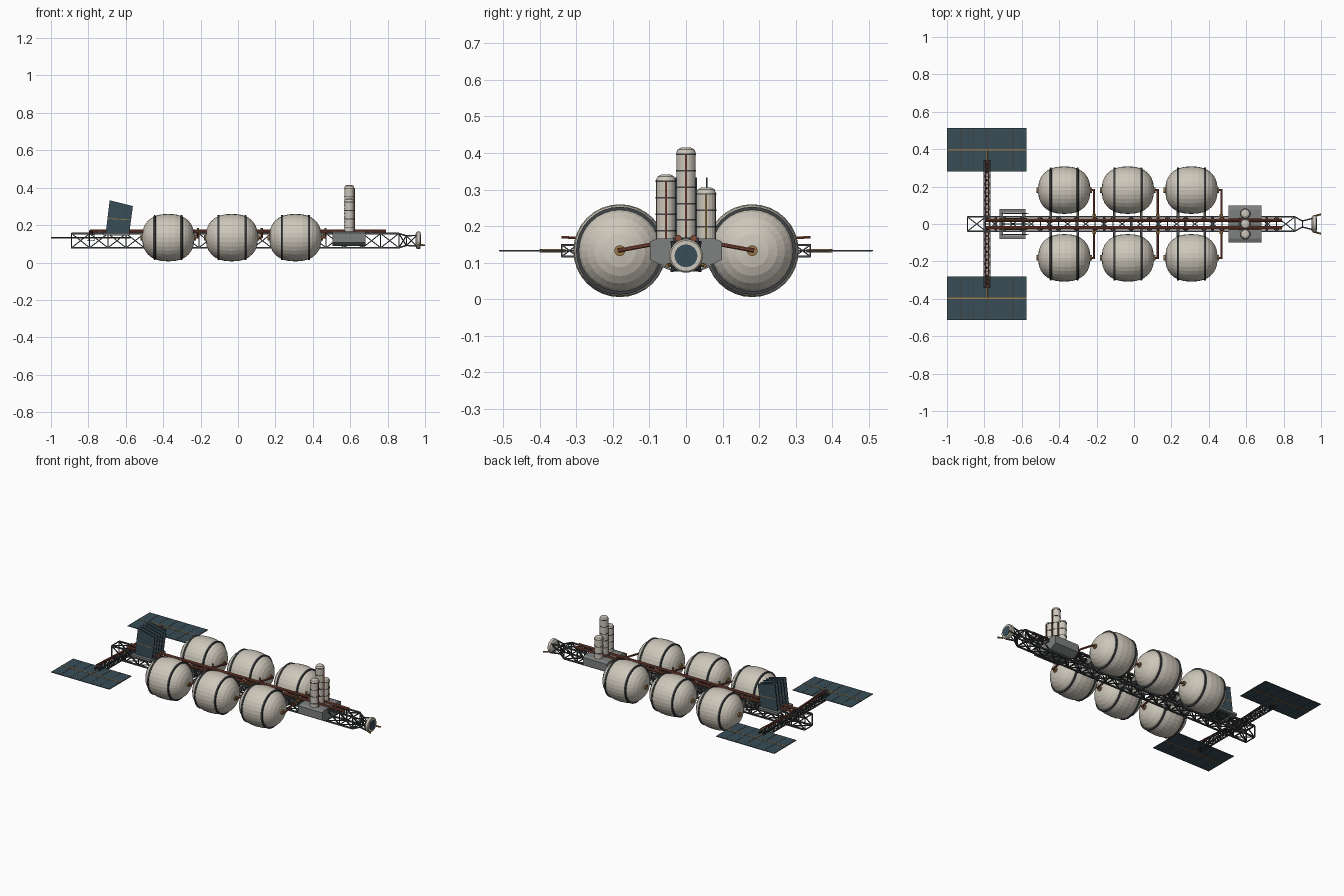
import bpy, bmesh, math
from mathutils import Vector, Matrix

cube = bpy.data.objects.get("Cube")
if cube:
    bpy.data.objects.remove(cube)


def material(name, rgb):
    m = bpy.data.materials.new(name)
    m.use_nodes = True
    m.diffuse_color = (*rgb, 1)
    m.node_tree.nodes["Principled BSDF"].inputs["Base Color"].default_value = (*rgb, 1)
    return m


WHITE = material("tank white", (0.61, 0.57, 0.49))
STEEL = material("truss steel", (0.05, 0.056, 0.06))
GREY = material("module grey", (0.21, 0.22, 0.22))
PANEL = material("panel blue", (0.04, 0.075, 0.095))
COPPER = material("copper pipe", (0.24, 0.07, 0.04))
GOLD = material("brass", (0.32, 0.19, 0.07))


def part(name, mat, bm):
    bmesh.ops.recalc_face_normals(bm, faces=bm.faces)
    mesh = bpy.data.meshes.new(name)
    bm.to_mesh(mesh)
    bm.free()
    mesh.materials.append(mat)
    obj = bpy.data.objects.new(name, mesh)
    bpy.context.collection.objects.link(obj)
    return obj


def box(bm, center, size):
    bmesh.ops.create_cube(bm, size=1, matrix=Matrix.Translation(center) @ Matrix.Diagonal((*size, 1)))


def rod(bm, a, b, r, sides=4, r2=None):
    a, b = Vector(a), Vector(b)
    turn = (b - a).to_track_quat('Z', 'Y').to_matrix().to_4x4()
    spin = Matrix.Rotation(math.pi / sides, 4, 'Z')
    bmesh.ops.create_cone(bm, cap_ends=True, segments=sides, radius1=r, radius2=r if r2 is None else r2,
                          depth=(b - a).length, matrix=Matrix.Translation((a + b) / 2) @ turn @ spin)


def lathe(bm, profile, center, axis, steps=32):
    """Spin (distance along axis, radius) points around the X or Z axis."""
    rings = []
    for d, r in profile:
        ring = []
        for i in range(steps):
            c, s = r * math.cos(math.tau * i / steps), r * math.sin(math.tau * i / steps)
            ring.append(bm.verts.new(Vector(center) + Vector((d, c, s) if axis == 'X' else (c, s, d))))
        rings.append(ring)
    for lo, hi in zip(rings, rings[1:]):
        for i in range(steps):
            j = (i + 1) % steps
            bm.faces.new((lo[i], lo[j], hi[j], hi[i]))
    bm.faces.new(rings[0])
    bm.faces.new(rings[-1])


def truss(bm, start, end, bays, u, v, chord, brace):
    """Square lattice beam; u and v are the half-width vectors."""
    start, end, u, v = map(Vector, (start, end, u, v))
    corners = [u + v, v - u, -u - v, u - v]
    stations = [start.lerp(end, i / bays) for i in range(bays + 1)]
    for k in range(4):
        c, n = corners[k], corners[(k + 1) % 4]
        rod(bm, start + c, end + c, chord)
        for p in stations:
            rod(bm, p + c, p + n, brace)
        for p, q in zip(stations, stations[1:]):
            rod(bm, p + c, q + n, brace)
            rod(bm, p + n, q + c, brace)


# Main spine and the cross boom
bm = bmesh.new()
truss(bm, (-0.89, 0, 0.117), (0.86, 0, 0.117), 18, (0, 0.038, 0), (0, 0, 0.038), 0.006, 0.0038)
part("main_truss", STEEL, bm)
bm = bmesh.new()
truss(bm, (-0.785, -0.34, 0.133), (-0.785, 0.34, 0.133), 16, (0.016, 0, 0), (0, 0, 0.016), 0.004, 0.0025)
part("cross_boom", STEEL, bm)

# Pipes along the spine and out over the boom
bm = bmesh.new()
for s in (-1, 1):
    rod(bm, (-0.79, s * 0.021, 0.167), (0.79, s * 0.021, 0.167), 0.009, 10)
    for x in (-0.792, -0.778):
        rod(bm, (x, s * 0.03, 0.155), (x, s * 0.34, 0.17), 0.004, 6)
part("spine_pipes", COPPER, bm)
bm = bmesh.new()
for i in range(11):
    box(bm, (-0.74 + i * 0.145, 0, 0.162), (0.014, 0.07, 0.014))
part("pipe_clamps", STEEL, bm)

# Storage tanks with bands, ports, feed pipes and mounts
TANK_X = (-0.373, -0.033, 0.307)
TANK_Y, TANK_Z = 0.181, 0.133
POWER = 2 / 2.35


def tank_radius(d):
    return 0.127 * (1 - (abs(d) / 0.14) ** 2.35) ** (1 / 2.35)


profile = []
for i in range(-7, 8):
    a = i / 7 * math.radians(85)
    profile.append((math.copysign(0.14 * abs(math.sin(a)) ** POWER, a), 0.127 * math.cos(a) ** POWER))
tanks, bands, ports, feeds, mounts = (bmesh.new() for _ in range(5))
for x in TANK_X:
    for s in (-1, 1):
        c = (x, s * TANK_Y, TANK_Z)
        lathe(tanks, profile, c, 'X')
        for d in (-0.072, 0.072):
            r = tank_radius(d) + 0.005
            lathe(bands, [(d - 0.006, r - 0.012), (d - 0.005, r), (d + 0.005, r), (d + 0.006, r - 0.012)], c, 'X')
            box(mounts, (x + d, s * 0.05, 0.117), (0.014, 0.04, 0.03))
            rod(mounts, (x + d, s * 0.036, 0.155), (x + d, s * 0.085, 0.15), 0.005)
            rod(mounts, (x + d, s * 0.036, 0.08), (x + d, s * 0.085, 0.1), 0.005)
        for e in (-1, 1):
            rod(ports, (x + e * 0.133, c[1], TANK_Z), (x + e * 0.148, c[1], TANK_Z), 0.015, 12)
        end = x + 0.16
        rod(feeds, (x + 0.14, c[1], TANK_Z), (end, c[1], TANK_Z), 0.006, 8)
        rod(feeds, (end, c[1] + s * 0.005, TANK_Z), (end, s * 0.02, 0.164), 0.006, 8)
        rod(ports, (end, s * 0.045, 0.15), (end, s * 0.045, 0.185), 0.006, 8)
        box(ports, (end, s * 0.045, 0.158), (0.018, 0.016, 0.016))
part("tanks", WHITE, tanks)
part("tank_bands", STEEL, bands)
part("tank_ports", GOLD, ports)
part("feed_pipes", COPPER, feeds)
part("tank_mounts", GREY, mounts)

# Solar arrays: thin frame, cells and a centre spar
frame, cells, spar = bmesh.new(), bmesh.new(), bmesh.new()
for s in (-1, 1):
    y = s * 0.397
    box(frame, (-0.7875, y, TANK_Z), (0.425, 0.23, 0.003))
    pitch = 0.425 / 6
    for col in range(6):
        for row in (-1, 1):
            box(cells, (-1 + pitch * (col + 0.5), y + row * 0.0585, TANK_Z), (pitch - 0.006, 0.108, 0.005))
    box(spar, (-0.7875, y, TANK_Z), (0.425, 0.007, 0.007))
    rod(spar, (-0.785, s * 0.33, TANK_Z), (-0.785, s * 0.4, TANK_Z), 0.005, 6)
part("solar_frames", STEEL, frame)
part("solar_cells", PANEL, cells)
part("solar_spars", GOLD, spar)

# Radiator fins: slanted plates side by side on a base
fins, lines, base = bmesh.new(), bmesh.new(), bmesh.new()
outline = [(-0.708, 0.152), (-0.582, 0.152), (-0.562, 0.302), (-0.686, 0.333)]
for k in range(-2, 3):
    y = k * 0.0285
    sides = [[fins.verts.new((x, y + t, z)) for x, z in outline] for t in (-0.002, 0.002)]
    fins.faces.new(sides[0])
    fins.faces.new(sides[1])
    for i in range(4):
        j = (i + 1) % 4
        fins.faces.new((sides[0][i], sides[0][j], sides[1][j], sides[1][i]))
    rod(lines, (-0.697, y, 0.235), (-0.573, y, 0.228), 0.0032)
for s in (-1, 1):
    box(base, (-0.65, s * 0.07, 0.152), (0.14, 0.018, 0.014))
for x in (-0.71, -0.59):
    box(base, (x, 0, 0.152), (0.02, 0.155, 0.014))
part("radiator_fins", PANEL, fins)
part("radiator_tubes", GOLD, lines)
part("radiator_base", GREY, base)

# Service module: chamfered body across the spine
bm = bmesh.new()
half = [(0.078, 0.166), (0.098, 0.158), (0.098, 0.108), (0.055, 0.088)]
section = half + [(-y, z) for y, z in reversed(half)]
face = bm.faces.new([bm.verts.new((0.506, y, z)) for y, z in section])
new = bmesh.ops.extrude_face_region(bm, geom=[face])["geom"]
bmesh.ops.translate(bm, verts=[v for v in new if isinstance(v, bmesh.types.BMVert)], vec=(0.175, 0, 0))
part("service_module", GREY, bm)

# Three upright cylinders with hoops and side lines
towers, hoops = bmesh.new(), bmesh.new()
side_lines = {COPPER: bmesh.new(), GOLD: bmesh.new()}
for y, top, mat in ((0, 0.415, COPPER), (-0.055, 0.341, COPPER), (0.055, 0.306, GOLD)):
    r = 0.0265
    lathe(towers, [(0.16, r), (top - 0.014, r), (top - 0.005, r * 0.85), (top, r * 0.5)], (0.595, y, 0), 'Z', 20)
    z = top - 0.018
    while z > 0.18:
        lathe(hoops, [(z - 0.002, r + 0.0015), (z + 0.002, r + 0.0015)], (0.595, y, 0), 'Z', 20)
        z -= 0.045
    rod(side_lines[mat], (0.623, y, 0.165), (0.623, y, top - 0.018), 0.0035, 6)
part("tower_tanks", WHITE, towers)
part("tower_hoops", STEEL, hoops)
part("tower_lines", COPPER, side_lines[COPPER])
part("tower_brass_line", GOLD, side_lines[GOLD])

# Docking end: tapered neck, ring, hatch and guide prongs
bm = bmesh.new()
for sy in (-1, 1):
    for sz in (-1, 1):
        rod(bm, (0.86, sy * 0.038, 0.117 + sz * 0.038), (0.9, sy * 0.016, 0.117 + sz * 0.026), 0.005)
        rod(bm, (0.9, sy * 0.016, 0.117 + sz * 0.026), (0.955, sy * 0.03, 0.117 + sz * 0.028), 0.005)
        rod(bm, (0.9, sy * 0.016, 0.117 + sz * 0.026), (0.955, sy * 0.03, 0.117 - sz * 0.028), 0.0035)
        rod(bm, (0.86, sy * 0.038, 0.117 + sz * 0.038), (0.9, sy * 0.016, 0.117 - sz * 0.026), 0.0035)
    rod(bm, (0.9, sy * 0.016, 0.091), (0.9, sy * 0.016, 0.143), 0.004)
    rod(bm, (0.9, -0.016, 0.117 + sy * 0.026), (0.9, 0.016, 0.117 + sy * 0.026), 0.004)
part("docking_neck", STEEL, bm)
bm = bmesh.new()
lathe(bm, [(0.95, 0.036), (0.956, 0.046), (0.972, 0.046), (0.976, 0.042)], (0, 0, 0.119), 'X', 28)
part("docking_ring", WHITE, bm)
bm = bmesh.new()
rod(bm, (0.965, 0, 0.119), (0.978, 0, 0.119), 0.031, 28)
part("docking_hatch", PANEL, bm)
bm = bmesh.new()
for s in (-1, 1):
    rod(bm, (0.965, s * 0.042, 0.096), (0.999, s * 0.052, 0.092), 0.005, 6)
part("docking_prongs", GOLD, bm)
